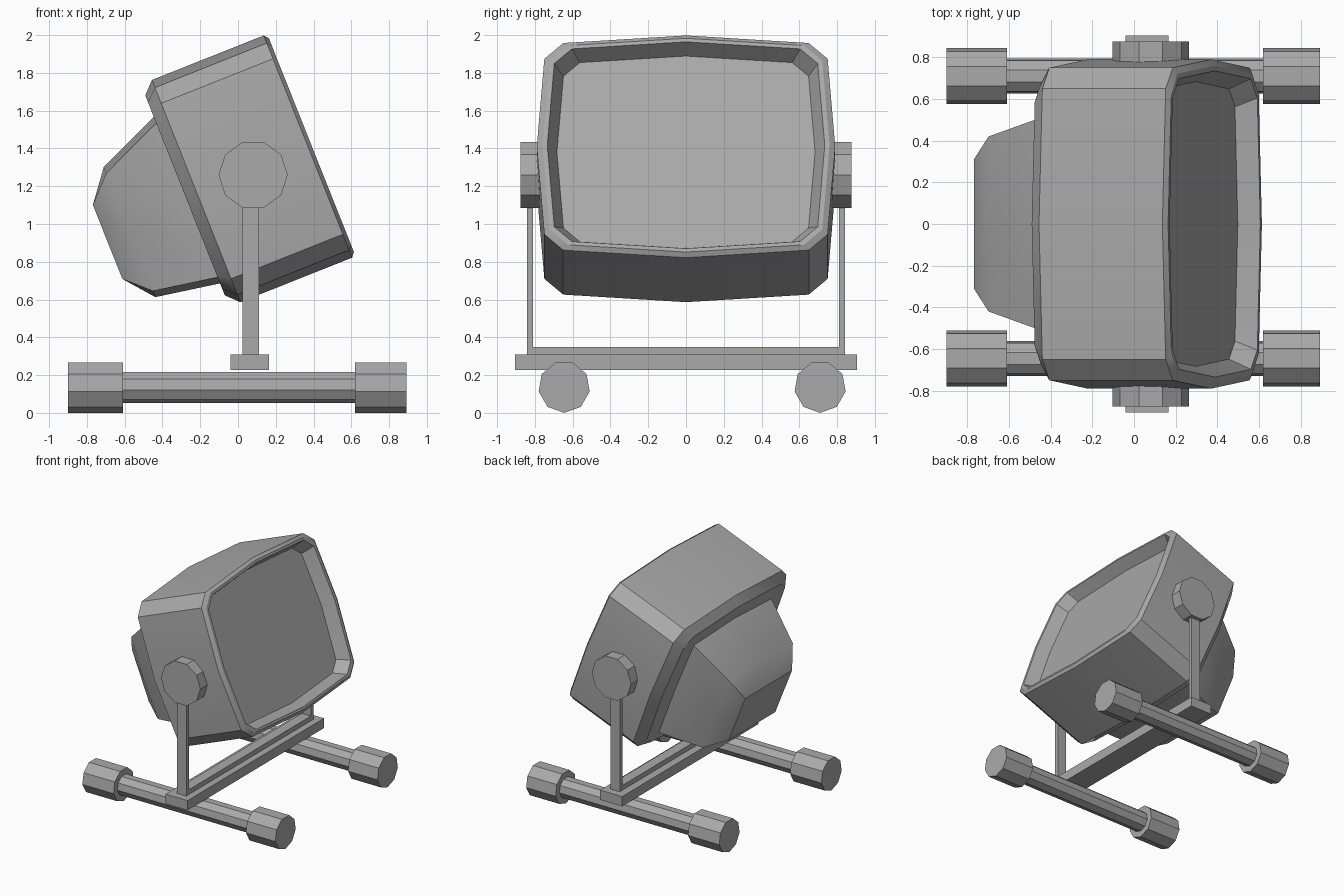
import bpy
import bmesh
import math
from mathutils import Matrix, Vector

default = bpy.data.objects.get("Cube")
if default:
    bpy.data.objects.remove(default, do_unlink=True)

grey = bpy.data.materials.new("mid_grey")
grey.use_nodes = True
COLOUR = (0.4, 0.4, 0.4, 1)
grey.diffuse_color = COLOUR
grey.node_tree.nodes["Principled BSDF"].inputs["Base Color"].default_value = COLOUR

PIVOT = Vector((0.08, 0, 1.26))
# Head space: x points out of the screen, z up, tilted back about the pivot
HEAD = Matrix.Translation(PIVOT) @ Matrix.Rotation(math.radians(-21.7), 4, "Y")


def finish(name, bm, matrix=None):
    bmesh.ops.recalc_face_normals(bm, faces=bm.faces[:])
    mesh = bpy.data.meshes.new(name)
    if matrix:
        bm.transform(matrix)
    bm.to_mesh(mesh)
    bm.free()
    mesh.materials.append(grey)
    obj = bpy.data.objects.new(name, mesh)
    bpy.context.collection.objects.link(obj)
    return obj


def smooth(obj):
    bpy.ops.object.select_all(action="DESELECT")
    obj.select_set(True)
    bpy.context.view_layer.objects.active = obj
    bpy.ops.object.shade_smooth_by_angle(angle=math.radians(30))


def box(name, low, high):
    bm = bmesh.new()
    low, high = Vector(low), Vector(high)
    size = high - low
    bmesh.ops.create_cube(bm, size=1, matrix=Matrix.Translation((low + high) / 2) @ Matrix.Diagonal((*size, 1)))
    return finish(name, bm)


def prism(name, sides, radius, start, end, first_angle):
    """Regular prism between two points, in a plane holding the z axis."""
    axis = (end - start).normalized()
    up = Vector((0, 0, 1))
    side = axis.cross(up)
    angles = [first_angle + math.tau * i / sides for i in range(sides)]
    ring = [(side * math.cos(a) + up * math.sin(a)) * radius for a in angles]
    return loft(name, [[start + p for p in ring], [end + p for p in ring]])


def loft(name, rings, matrix=None):
    """Skin a list of rings and cap both ends."""
    bm = bmesh.new()
    loops = [[bm.verts.new(p) for p in ring] for ring in rings]
    n = len(loops[0])
    for a, b in zip(loops, loops[1:]):
        for i in range(n):
            j = (i + 1) % n
            bm.faces.new((a[i], a[j], b[j], b[i]))
    bm.faces.new(loops[0])
    bm.faces.new(loops[-1])
    return finish(name, bm, matrix)


def symmetric(quarter):
    """Mirror a quarter outline, given from the top middle to the side middle."""
    half = quarter + [(y, -z) for y, z in reversed(quarter[:-1])]
    return half + [(-y, z) for y, z in reversed(half[1:-1])]


# Monitor casing: bulged outline with cut corners, front lip and recessed screen
outline = symmetric([(0, 0.633), (0.65, 0.59), (0.75, 0.5), (0.79, 0)])
casing_steps = [(-0.375, 0.9), (-0.312, 1), (0.325, 1), (0.345, 0.962), (0.345, 0.93), (0.245, 0.865)]
casing = loft("monitor_casing",
              [[(f, y * s, z * s + 0.032) for y, z in outline] for f, s in casing_steps], HEAD)
smooth(casing)

# Rear tube housing: depth, half width, half height, bulge, height of middle
housing_steps = [(-0.34, 0.525, 0.45, 0.035, 0.01),
                 (-0.72, 0.42, 0.335, 0.035, -0.04),
                 (-0.847, 0.31, 0.211, 0, -0.045)]
rings = []
for depth, wide, high, bulge, mid in housing_steps:
    shape = symmetric([(0, high + bulge), (wide, high), (wide + bulge / 2, 0)])
    rings.append([(depth, y, z + mid) for y, z in shape])
smooth(loft("rear_housing", rings, HEAD))

# Pivot knobs and upright posts
for side, sign in (("left", 1), ("right", -1)):
    knob_in = Vector((PIVOT.x, sign * 0.74, PIVOT.z))
    knob_out = Vector((PIVOT.x, sign * 0.875, PIVOT.z))
    prism(side + "_pivot_knob", 10, 0.183, knob_in, knob_out, 0)
    inner, outer = sorted((sign * 0.81, sign * 0.843))
    box(side + "_post", (0.025, inner, 0.3), (0.11, outer, PIVOT.z))

# Base crossbar and the strip joining the posts
box("crossbar", (-0.04, -0.905, 0.228), (0.165, 0.905, 0.31))
box("yoke_strip", (0.025, -0.82, 0.3), (0.11, 0.82, 0.35))

# Ground rods with a thick foot at each end
for side, y in (("left", 0.71), ("right", -0.645)):
    def at(x):
        return Vector((x, y, 0.137))
    prism(side + "_rod", 9, 0.085, at(-0.7), at(0.7), -math.pi / 2)
    prism(side + "_back_foot", 9, 0.137, at(-0.9), at(-0.61), -math.pi / 2)
    prism(side + "_front_foot", 9, 0.137, at(0.62), at(0.893), -math.pi / 2)
